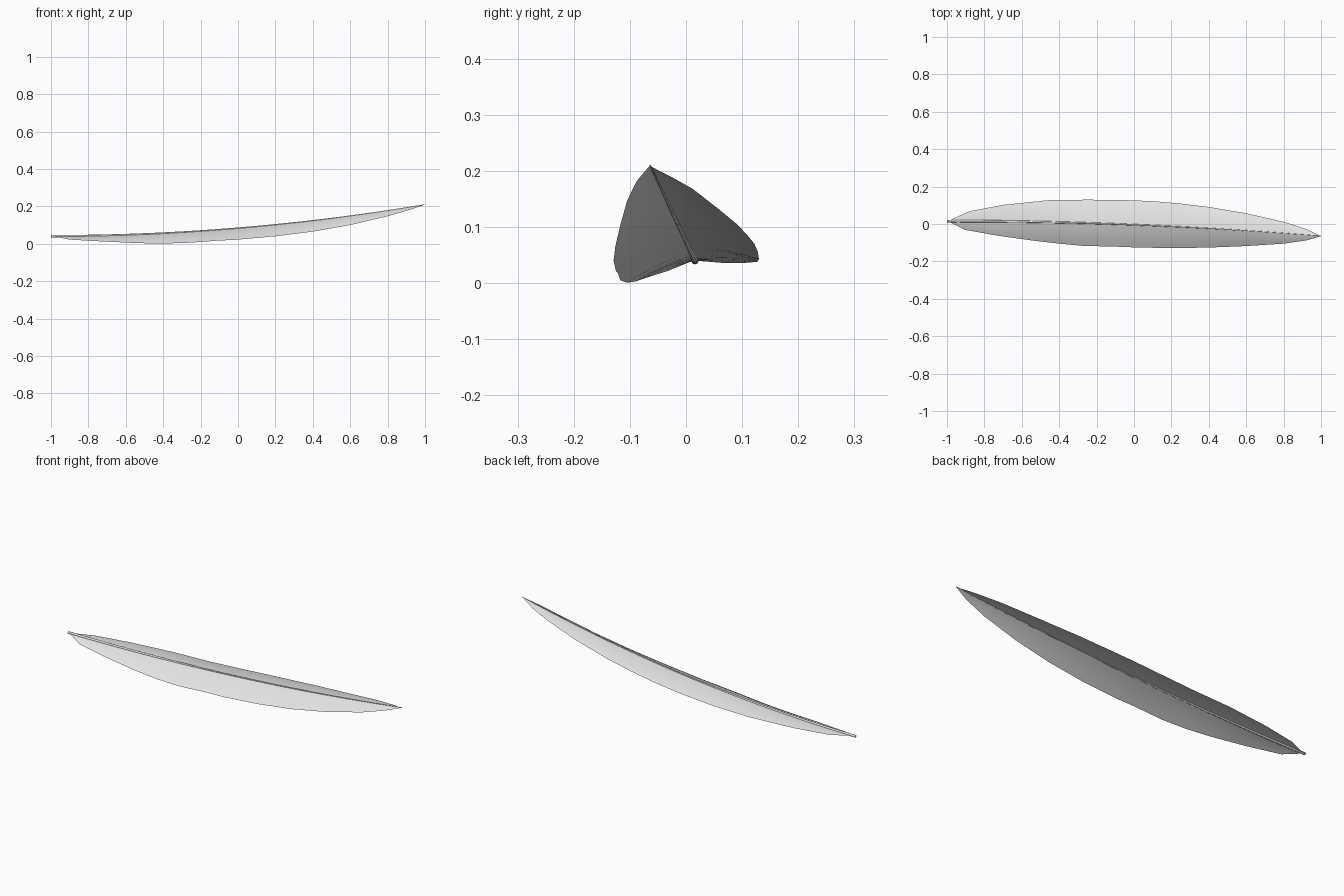
import bpy, bmesh, math
from mathutils import Vector

if "Cube" in bpy.data.objects:
    bpy.data.objects.remove(bpy.data.objects["Cube"])

grey = bpy.data.materials.new("light grey")
grey.diffuse_color = (0.8, 0.8, 0.8, 1)
grey.use_nodes = True
grey.node_tree.nodes["Principled BSDF"].inputs["Base Color"].default_value = grey.diffuse_color


def spine(x):
    """Centre line of the shaft: a gentle planar curve rising to the tip."""
    z = 0.083 + 0.085 * x + 0.042 * x * x
    return Vector((x, 0.016 - 0.47 * (z - 0.04), z))


def finish(name, bm):
    me = bpy.data.meshes.new(name)
    bm.to_mesh(me)
    bm.free()
    me.materials.append(grey)
    ob = bpy.data.objects.new(name, me)
    bpy.context.collection.objects.link(ob)
    for p in me.polygons:
        p.use_smooth = True
    return ob


# Outer edge of each vane: x, y, z
front_edge = [(-0.99, 0.012, 0.040), (-0.9, -0.032, 0.022), (-0.72, -0.064, 0.012),
              (-0.53, -0.09, 0.003), (-0.4, -0.105, 0.001), (-0.27, -0.117, 0.005),
              (-0.1, -0.121, 0.017), (0.0, -0.125, 0.022), (0.2, -0.129, 0.040),
              (0.4, -0.126, 0.065), (0.6, -0.118, 0.100), (0.8, -0.105, 0.147),
              (0.92, -0.088, 0.182), (1.0, -0.065, 0.209)]
back_edge = [(-0.99, 0.018, 0.040), (-0.88, 0.068, 0.036), (-0.7, 0.102, 0.036),
             (-0.46, 0.127, 0.038), (-0.25, 0.130, 0.043), (-0.05, 0.128, 0.056),
             (0.1, 0.122, 0.070), (0.25, 0.109, 0.086), (0.4, 0.091, 0.105),
             (0.6, 0.057, 0.133), (0.8, 0.012, 0.168), (0.92, -0.027, 0.190),
             (1.0, -0.065, 0.209)]


def vane(name, edge, flip):
    """Slightly arched sheet between the shaft and an outer edge."""
    bm = bmesh.new()
    cols, rows, sub = 5, [], 3
    stations = []
    for a, b in zip(edge, edge[1:]):
        stations += [Vector(a).lerp(Vector(b), i / sub) for i in range(sub)]
    stations.append(Vector(edge[-1]))
    for e in stations:
        s = spine(e.x)
        width = (e - s).length
        row = []
        for j in range(cols + 1):
            t = j / cols
            p = s.lerp(e, t)
            p.z += 0.12 * width * t * (1 - t)
            row.append(bm.verts.new(p))
        rows.append(row)
    for r0, r1 in zip(rows, rows[1:]):
        for j in range(cols):
            f = [r0[j], r1[j], r1[j + 1], r0[j + 1]]
            bm.faces.new(f[::-1] if flip else f)
    bmesh.ops.remove_doubles(bm, verts=bm.verts, dist=0.0001)
    finish(name, bm)


vane("front_vane", front_edge, True)
vane("back_vane", back_edge, False)

# Tapered central shaft
bm = bmesh.new()
sides, n, rings = 8, 32, []
for i in range(n + 1):
    x = -1 + 2 * i / n
    c, r = spine(x), 0.0055 * (1 - i / n) + 0.0012
    rings.append([bm.verts.new(c + Vector((0, r * math.cos(a), r * math.sin(a))))
                  for a in (2 * math.pi * k / sides for k in range(sides))])
for a, b in zip(rings, rings[1:]):
    for k in range(sides):
        m = (k + 1) % sides
        bm.faces.new((a[k], a[m], b[m], b[k]))
bm.faces.new(rings[0][::-1])
bm.faces.new(rings[-1])
bmesh.ops.recalc_face_normals(bm, faces=bm.faces)
finish("shaft", bm)
